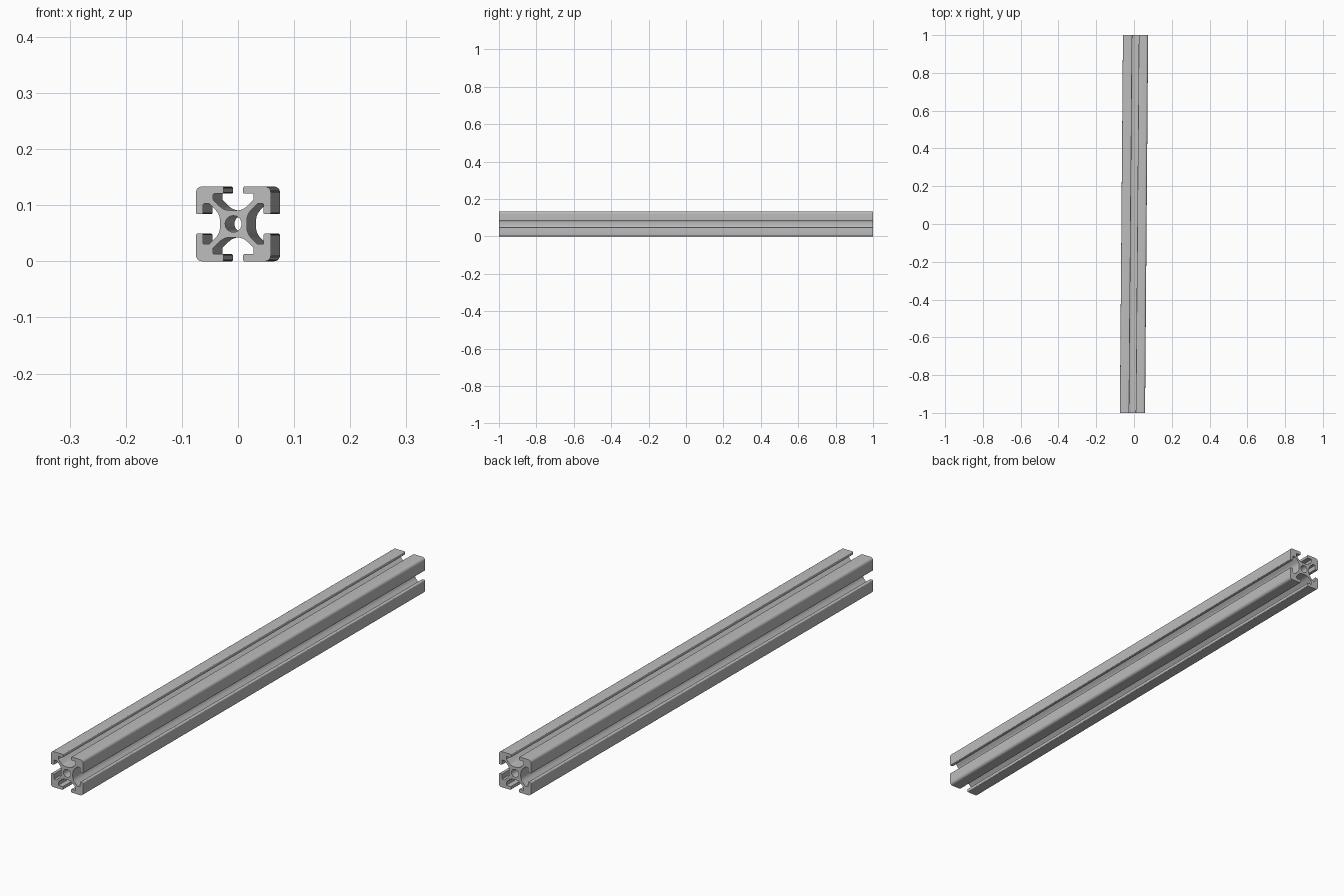
import bpy, bmesh, math
from mathutils import Vector, Matrix

cube = bpy.data.objects.get("Cube")
if cube:
    bpy.data.objects.remove(cube, do_unlink=True)

MM = 1 / 150          # profile is 20 x 20 x 300 units
LENGTH = 300
BORE_RADIUS = 2.2


def fillet(points, steps=6):
    """Round every (x, z, radius) corner of a closed outline."""
    result = []
    for i, (x, z, radius) in enumerate(points):
        corner = Vector((x, z))
        a = (Vector(points[i - 1][:2]) - corner).normalized()
        b = (Vector(points[(i + 1) % len(points)][:2]) - corner).normalized()
        half = a.angle(b) / 2
        centre = corner + (a + b).normalized() * radius / math.sin(half)
        start = corner + a * radius / math.tan(half) - centre
        end = corner + b * radius / math.tan(half) - centre
        for k in range(steps + 1):
            ray = start.lerp(end, k / steps).normalized()
            result.append(centre + ray * radius)
    return result


# Right half of one T-slot: floor, web, cavity wall, lip
half_slot = [(2.55, 3.6, 4.0), (5.4, 6.45, 0.3), (5.4, 8.1, 0.3),
             (2.6, 8.1, 0.3), (2.6, 10, 0.4)]
quarter = [(-x, z, r) for x, z, r in reversed(half_slot)] + half_slot + [(10, 10, 1.6)]

# Four slots around the centre
outline = []
for turn in range(4):
    c, s = round(math.cos(turn * math.pi / 2)), round(math.sin(turn * math.pi / 2))
    outline += [(x * c + z * s, z * c - x * s, r) for x, z, r in quarter]

bore = [Vector((math.cos(t), math.sin(t))) * BORE_RADIUS
        for t in (2 * math.pi * k / 32 for k in range(32))]

# Fill the section, then sweep it along the rail
bm = bmesh.new()
for loop in (fillet(outline), bore):
    verts = [bm.verts.new((p.x, -LENGTH / 2, p.y)) for p in loop]
    for i, v in enumerate(verts):
        bm.edges.new((verts[i - 1], v))
bmesh.ops.triangle_fill(bm, use_beauty=True, edges=bm.edges[:], normal=(0, -1, 0))
swept = bmesh.ops.extrude_face_region(bm, geom=bm.faces[:], use_keep_orig=True)
bmesh.ops.translate(bm, vec=(0, LENGTH, 0),
                    verts=[g for g in swept["geom"] if isinstance(g, bmesh.types.BMVert)])
bmesh.ops.recalc_face_normals(bm, faces=bm.faces[:])

# Scale, turn slightly about the vertical and stand on the ground
bm.transform(Matrix.Translation((0, 0, 10 * MM))
             @ Matrix.Rotation(-0.0082, 4, "Z") @ Matrix.Scale(MM, 4))
mesh = bpy.data.meshes.new("slotted_rail")
bm.to_mesh(mesh)
bm.free()
rail = bpy.data.objects.new("slotted_rail", mesh)
bpy.context.collection.objects.link(rail)

# Plain aluminium grey
grey = bpy.data.materials.new("aluminium_grey")
grey.use_nodes = True
colour = (0.51, 0.51, 0.51, 1)
grey.diffuse_color = colour
grey.node_tree.nodes["Principled BSDF"].inputs["Base Color"].default_value = colour
mesh.materials.append(grey)

bpy.ops.object.select_all(action="DESELECT")
rail.select_set(True)
bpy.context.view_layer.objects.active = rail
bpy.ops.object.shade_smooth_by_angle(angle=math.radians(30))
